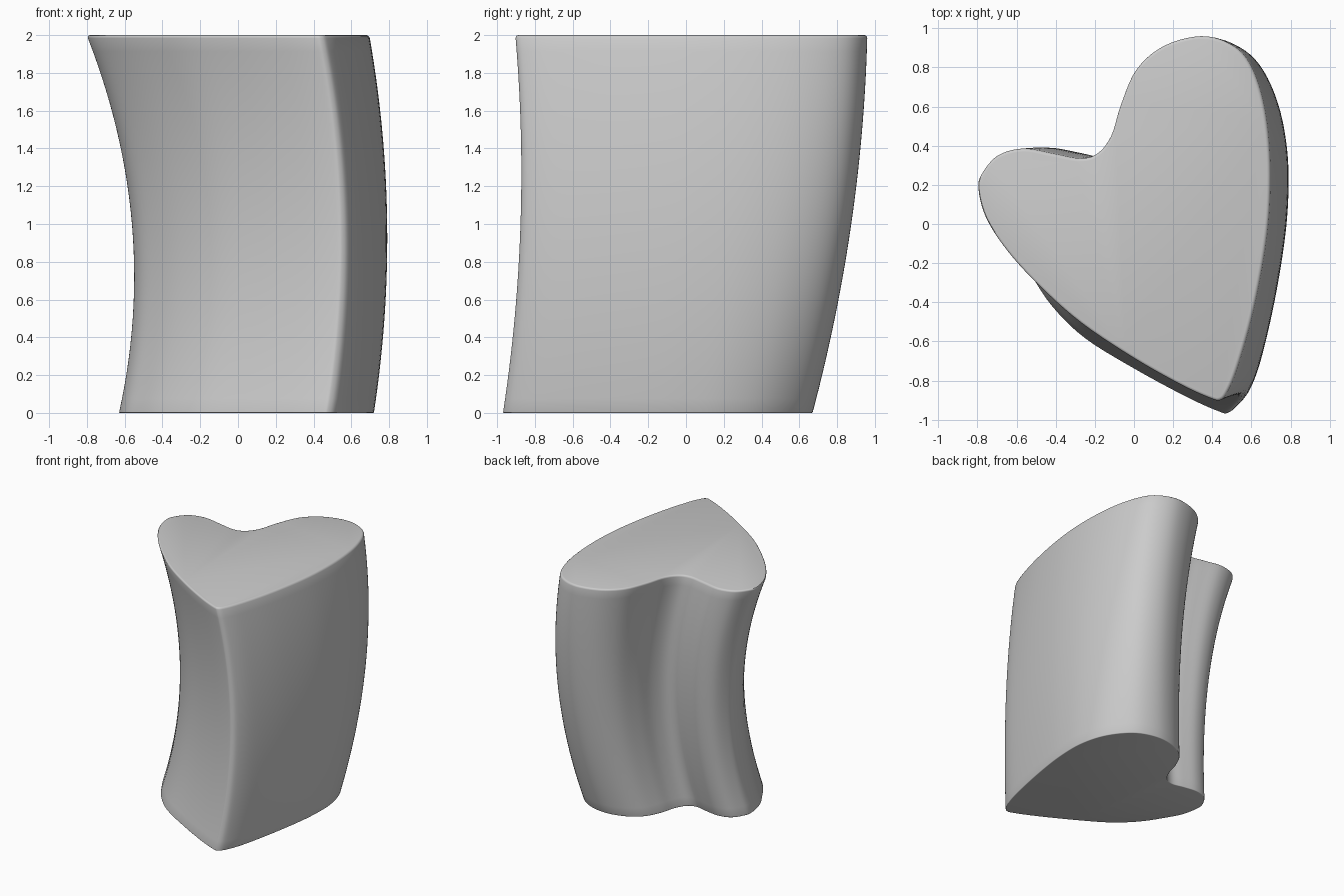
import bpy, bmesh, math
from mathutils import Vector

if "Cube" in bpy.data.objects:
    bpy.data.objects.remove(bpy.data.objects["Cube"])

# Heart outlines, counter-clockwise from the tip, matched point for point
TOP = [(.44, -.90), (.475, -.86), (.525, -.74), (.60, -.48), (.66, -.18), (.69, .08), (.692, .36),
       (.66, .62), (.59, .82), (.49, .92), (.34, .96), (.15, .91), (.01, .79), (-.07, .61),
       (-.12, .45), (-.19, .36), (-.28, .335), (-.42, .36), (-.57, .385), (-.70, .35),
       (-.78, .26), (-.80, .18), (-.76, .03), (-.65, -.14), (-.48, -.325), (-.27, -.51),
       (0, -.69), (.24, -.825), (.39, -.893)]
BOTTOM = [(.48, -.965), (.525, -.92), (.58, -.78), (.64, -.52), (.69, -.24), (.715, -.02), (.715, .19),
          (.67, .38), (.58, .53), (.46, .63), (.29, .67), (.12, .635), (0, .55), (-.07, .42),
          (-.105, .30), (-.155, .215), (-.23, .185), (-.33, .205), (-.45, .22), (-.55, .19),
          (-.61, .11), (-.63, .03), (-.60, -.12), (-.535, -.245), (-.42, -.42), (-.25, -.585),
          (.01, -.745), (.27, -.885), (.43, -.957)]
# Middle outline: average of the ends, pushed sideways so the body bows
MID = [((a[0] + b[0]) * .475 + .118, (a[1] + b[1]) * .5 + .06) for a, b in zip(TOP, BOTTOM)]


def section(z):
    """Blend the three outlines quadratically, then smooth with a closed spline."""
    t = z / 2
    wb, wm, wt = 2 * (t - .5) * (t - 1), 4 * t * (1 - t), 2 * t * (t - .5)
    p = [Vector(b) * wb + Vector(m) * wm + Vector(a) * wt for a, m, b in zip(TOP, MID, BOTTOM)]
    n, out = len(p), []
    for i in range(n):
        p0, p1, p2, p3 = p[i - 1], p[i], p[(i + 1) % n], p[(i + 2) % n]
        for k in range(5):
            u = k / 5
            out.append(.5 * (2 * p1 + (p2 - p0) * u + (2 * p0 - 5 * p1 + 4 * p2 - p3) * u * u
                             + (3 * p1 - p0 - 3 * p2 + p3) * u ** 3))
    return out


def inset(pts, d):
    n, out = len(pts), []
    for i in range(n):
        t = (pts[(i + 1) % n] - pts[i - 1]).normalized()
        out.append(pts[i] + Vector((-t.y, t.x)) * d)
    return out


# Levels: rounded rim at both ends, even steps between
R_TOP, R_BOT = .016, .005
arc = [0, 30, 60, 90]
levels = [(R_BOT * (1 - math.sin(math.radians(a))), R_BOT * (1 - math.cos(math.radians(a)))) for a in arc[::-1]]
levels = [(z, d) for z, d in levels]
levels += [(R_BOT + (2 - R_TOP - R_BOT) * i / 28, 0) for i in range(1, 28)]
levels += [(2 - R_TOP * (1 - math.sin(math.radians(a))), R_TOP * (1 - math.cos(math.radians(a)))) for a in arc]

# Loft the body
bm = bmesh.new()
rings = [[bm.verts.new((p.x, p.y, z)) for p in inset(section(z), d)] for z, d in levels]
for lo, hi in zip(rings, rings[1:]):
    for i in range(len(lo)):
        j = (i + 1) % len(lo)
        bm.faces.new((lo[i], lo[j], hi[j], hi[i]))
bm.faces.new(rings[0][::-1])
bm.faces.new(rings[-1])
mesh = bpy.data.meshes.new("heart_column")
bm.to_mesh(mesh)
bm.free()
body = bpy.data.objects.new("heart_column", mesh)
bpy.context.collection.objects.link(body)

# One plain grey
grey = bpy.data.materials.new("light grey")
grey.diffuse_color = (.6, .6, .6, 1)
grey.use_nodes = True
grey.node_tree.nodes["Principled BSDF"].inputs["Base Color"].default_value = grey.diffuse_color
mesh.materials.append(grey)

bpy.context.view_layer.objects.active = body
body.select_set(True)
bpy.ops.object.shade_smooth_by_angle(angle=math.radians(40))
